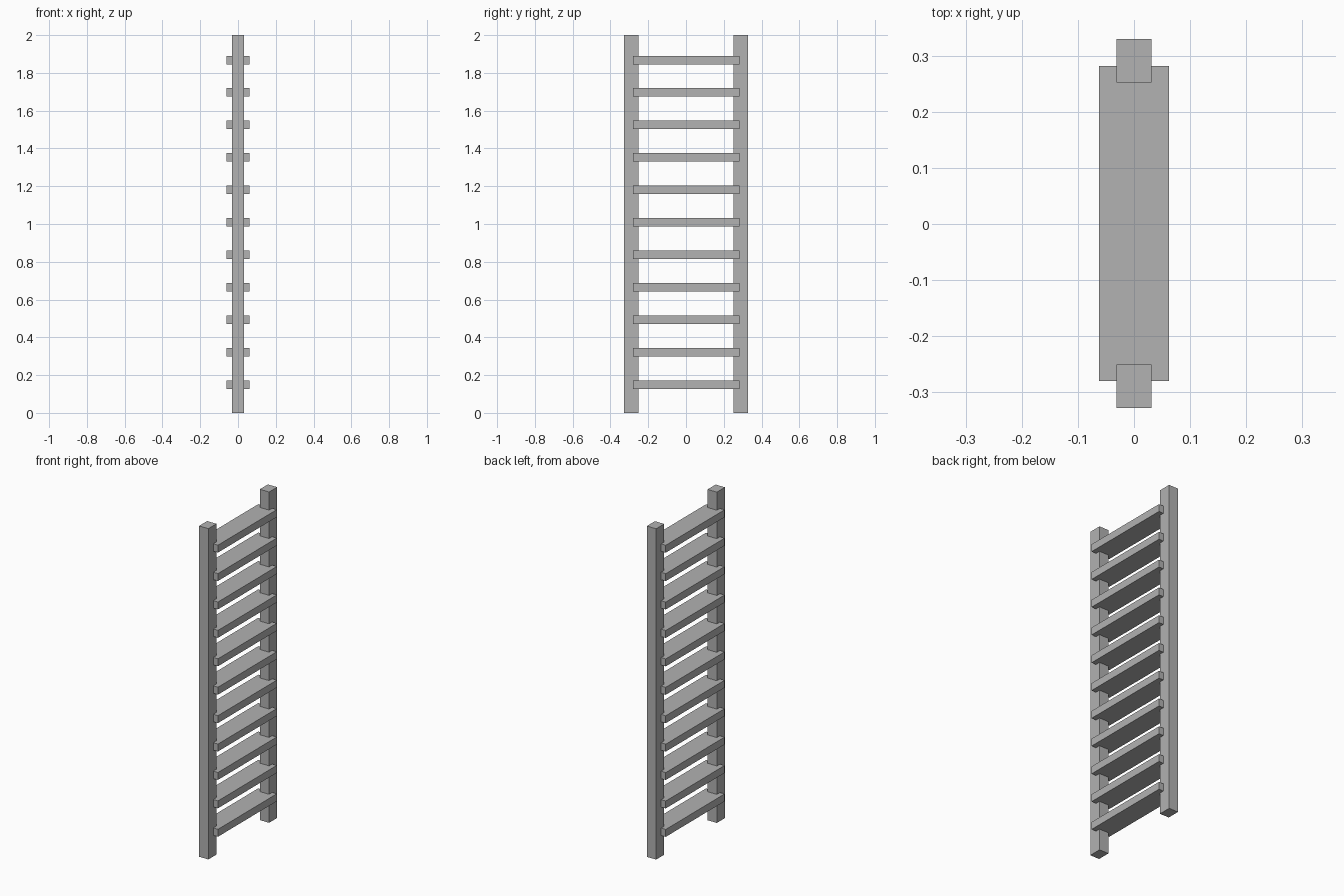
import bpy

cube = bpy.data.objects.get("Cube")
if cube:
    bpy.data.objects.remove(cube, do_unlink=True)

# Single grey material
grey = bpy.data.materials.new("plain_grey")
grey.use_nodes = True
colour = (0.445, 0.445, 0.445, 1)
grey.diffuse_color = colour
grey.node_tree.nodes["Principled BSDF"].inputs["Base Color"].default_value = colour


def box(name, centre, size):
    bpy.ops.mesh.primitive_cube_add(size=1, location=centre)
    obj = bpy.context.object
    obj.name = name
    obj.scale = size
    bpy.ops.object.transform_apply(location=False, rotation=False, scale=True)
    obj.data.materials.append(grey)
    return obj


# Upright side rails
for name, y in (("front_rail", -0.289), ("back_rail", 0.291)):
    box(name, (0, y, 1), (0.062, 0.077, 2))

# Flat treads, evenly spaced and let into both rails
RUNGS = 11
LOWEST, HIGHEST = 0.15, 1.868
for i in range(RUNGS):
    z = LOWEST + (HIGHEST - LOWEST) * i / (RUNGS - 1)
    box(f"rung_{i + 1}", (0, 0.001, z), (0.124, 0.562, 0.045))
